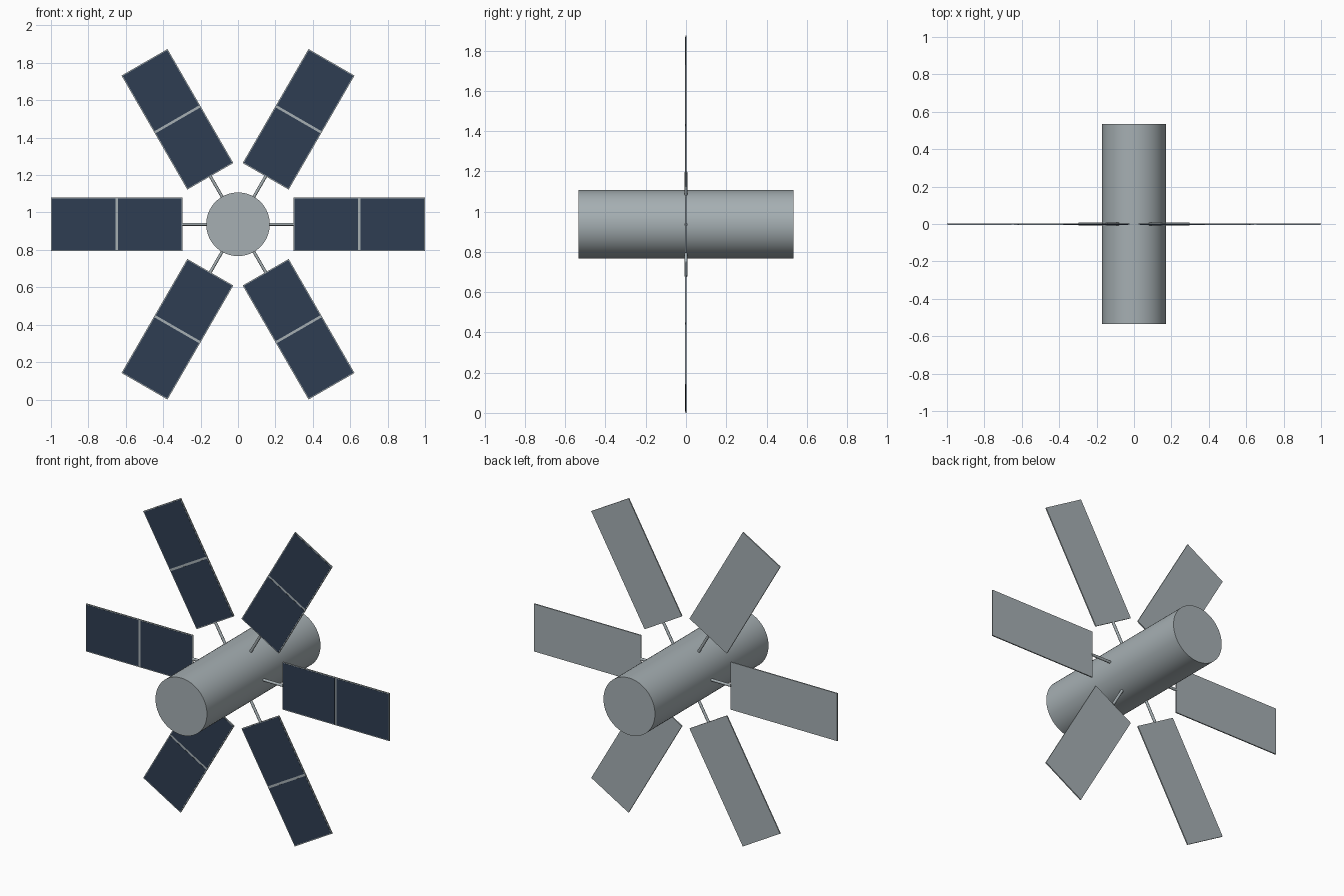
import bpy
import bmesh
from math import radians
from mathutils import Matrix, Vector

cube = bpy.data.objects.get("Cube")
if cube:
    bpy.data.objects.remove(cube, do_unlink=True)

CENTRE = Vector((0, 0, 0.937))
HUB_RADIUS, HUB_LENGTH = 0.17, 1.07
INNER, OUTER, WIDTH, THICK = 0.296, 1.0, 0.284, 0.007
BORDER, GAP = 0.005, 0.013


def material(name, colour):
    mat = bpy.data.materials.new(name)
    mat.use_nodes = True
    mat.diffuse_color = (*colour, 1)
    mat.node_tree.nodes["Principled BSDF"].inputs["Base Color"].default_value = (*colour, 1)
    return mat


metal = material("light grey metal", (0.38, 0.43, 0.45))
cell_blue = material("dark blue cells", (0.028, 0.048, 0.085))


def finish(name, bm, mat, turn=0, smooth=False):
    """Turn the part about the hub axis and make it an object."""
    bm.transform(Matrix.Translation(CENTRE) @ Matrix.Rotation(radians(turn), 4, "Y"))
    mesh = bpy.data.meshes.new(name)
    bm.to_mesh(mesh)
    bm.free()
    mesh.materials.append(mat)
    obj = bpy.data.objects.new(name, mesh)
    bpy.context.collection.objects.link(obj)
    if smooth:
        bpy.ops.object.select_all(action="DESELECT")
        obj.select_set(True)
        bpy.context.view_layer.objects.active = obj
        bpy.ops.object.shade_smooth_by_angle(angle=radians(40))
    return obj


def cylinder(name, radius, length, sides, matrix, turn=0):
    bm = bmesh.new()
    bmesh.ops.create_cone(bm, cap_ends=True, segments=sides, radius1=radius,
                          radius2=radius, depth=length, matrix=matrix)
    return finish(name, bm, metal, turn, smooth=True)


def box(name, x0, x1, y0, y1, width, mat, turn):
    bm = bmesh.new()
    place = Matrix.Translation(((x0 + x1) / 2, (y0 + y1) / 2, 0))
    size = Matrix.Diagonal((x1 - x0, y1 - y0, width, 1))
    bmesh.ops.create_cube(bm, size=1, matrix=place @ size)
    return finish(name, bm, mat, turn)


# Central body, lying front to back
cylinder("body", HUB_RADIUS, HUB_LENGTH, 64, Matrix.Rotation(radians(90), 4, "X"))

# Six arms, each a strut, a backing panel and two cells on the front
middle = (INNER + OUTER) / 2
spans = ((INNER + BORDER, middle - GAP / 2), (middle + GAP / 2, OUTER - BORDER))
for i in range(6):
    turn = 60 * i
    start, end = HUB_RADIUS - 0.03, INNER + 0.002
    along = Matrix.Translation(((start + end) / 2, 0, 0)) @ Matrix.Rotation(radians(90), 4, "Y")
    cylinder(f"strut_{i + 1}", 0.008, end - start, 16, along, turn)
    box(f"panel_{i + 1}", INNER, OUTER, -THICK / 2, THICK / 2, WIDTH, metal, turn)
    for part, (x0, x1) in zip(("inner", "outer"), spans):
        box(f"{part}_cell_{i + 1}", x0, x1, -THICK / 2 - 0.001, -THICK / 2 + 0.001,
            WIDTH - 2 * BORDER, cell_blue, turn)
